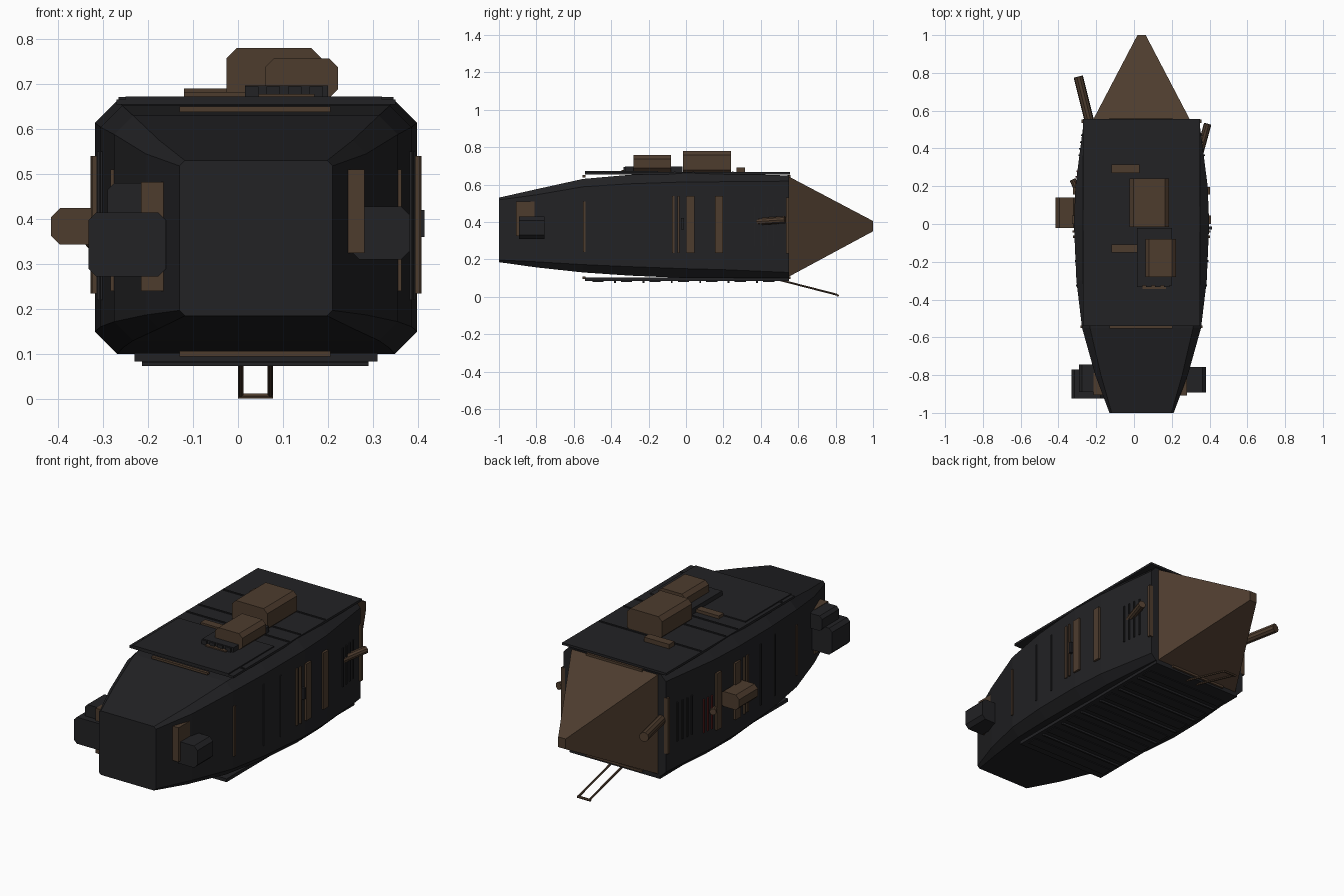
import bpy, bmesh, math
from mathutils import Vector

CX = 0.04  # hull centreline


def material(name, rgb):
    m = bpy.data.materials.new(name)
    m.diffuse_color = (*rgb, 1)
    return m


DARK = material("dark_metal", (0.016, 0.016, 0.018))
BROWN = material("rust_brown", (0.075, 0.045, 0.027))
RED = material("red_light", (0.14, 0.015, 0.015))


def loft(name, rings, mat):
    """Skin a closed solid through rings of equal point count."""
    bm = bmesh.new()
    vs = [[bm.verts.new(p) for p in r] for r in rings]
    n = len(vs[0])
    for a, b in zip(vs, vs[1:]):
        for i in range(n):
            bm.faces.new((a[i], a[(i + 1) % n], b[(i + 1) % n], b[i]))
    bm.faces.new(vs[0])
    bm.faces.new(vs[-1])
    bmesh.ops.recalc_face_normals(bm, faces=bm.faces)
    me = bpy.data.meshes.new(name)
    bm.to_mesh(me)
    bm.free()
    ob = bpy.data.objects.new(name, me)
    me.materials.append(mat)
    bpy.context.collection.objects.link(ob)
    return ob


def octagon(x0, x1, y, z0, z1, c):
    return [(x0 + c, y, z0), (x1 - c, y, z0), (x1, y, z0 + c), (x1, y, z1 - c),
            (x1 - c, y, z1), (x0 + c, y, z1), (x0, y, z1 - c), (x0, y, z0 + c)]


def prism(name, x0, x1, y0, y1, z0, z1, c, mat):
    return loft(name, [octagon(x0, x1, y, z0, z1, c) for y in (y0, y1)], mat)


def box(name, x0, x1, y0, y1, z0, z1, mat):
    return loft(name, [[(x0, y, z0), (x1, y, z0), (x1, y, z1), (x0, y, z1)]
                       for y in (y0, y1)], mat)


def rod(name, a, b, r, mat, sides=10):
    a, b = Vector(a), Vector(b)
    q = (b - a).to_track_quat('Z', 'Y')
    ring = [q @ Vector((r * math.cos(2 * math.pi * i / sides),
                        r * math.sin(2 * math.pi * i / sides), 0)) for i in range(sides)]
    return loft(name, [[p + e for p in ring] for e in (a, b)], mat)


# Hull: chamfered sections (y, half width, z low, z high, chamfer)
SECTIONS = [(-1.0, 0.17, 0.185, 0.53, 0.012), (-0.8, 0.245, 0.157, 0.575, 0.03),
            (-0.55, 0.315, 0.13, 0.63, 0.042), (-0.3, 0.345, 0.113, 0.652, 0.048),
            (0.0, 0.358, 0.1, 0.664, 0.05), (0.2, 0.35, 0.1, 0.66, 0.045),
            (0.55, 0.305, 0.1, 0.648, 0.03)]
loft("hull", [octagon(CX - w, CX + w, y, a, b, c) for y, w, a, b, c in SECTIONS], DARK)


def half_width(y):
    for a, b in zip(SECTIONS, SECTIONS[1:]):
        if a[0] <= y <= b[0]:
            return a[1] + (b[1] - a[1]) * (y - a[0]) / (b[0] - a[0])


# Tail cone: blunt four-sided pyramid
loft("tail_cone", [[(CX - w, y, z0), (CX + w, y, z0), (CX + w, y, z1), (CX - w, y, z1)]
                   for y, w, z0, z1 in ((0.545, 0.26, 0.105, 0.645), (1.0, 0.022, 0.35, 0.405))], BROWN)

# Roof and belly plating
box("roof_plate", -0.27, 0.35, -0.54, 0.555, 0.654, 0.666, DARK)
box("roof_front_plate", -0.25, 0.32, -0.54, -0.15, 0.664, 0.672, DARK)
box("belly_plate", -0.23, 0.31, -0.54, 0.55, 0.084, 0.102, DARK)
for y in (-0.44, -0.06, 0.04, 0.25):
    box("roof_seam", -0.265, 0.345, y - 0.004, y + 0.004, 0.664, 0.671, DARK)
for i in range(6):
    y = -0.38 + 0.152 * i
    box("belly_slat", -0.213, 0.29, y - 0.005, y + 0.005, 0.073, 0.086, DARK)
for i in range(7):
    y = -0.47 + 0.152 * i
    box("belly_rib", -0.213, 0.29, y - 0.03, y + 0.03, 0.08, 0.086, DARK)
for y in (-0.545, 0.552):
    box("roof_end_trim", -0.13, 0.205, y - 0.008, y + 0.008, 0.638, 0.65, BROWN)
    box("belly_end_trim", -0.13, 0.205, y - 0.008, y + 0.008, 0.095, 0.107, BROWN)

# Roof equipment
prism("roof_housing_large", -0.025, 0.185, -0.015, 0.24, 0.655, 0.78, 0.022, BROWN)
prism("roof_housing_small", 0.06, 0.222, -0.28, -0.08, 0.668, 0.757, 0.02, BROWN)
box("housing_base", 0.015, 0.2, -0.325, -0.02, 0.666, 0.697, DARK)
for x in (0.03, 0.078, 0.126, 0.174):
    box("base_block", x - 0.015, x + 0.015, -0.333, -0.32, 0.672, 0.695, DARK)
box("base_trim", 0.045, 0.17, -0.345, -0.32, 0.668, 0.678, BROWN)
box("roof_hatch_rear", -0.12, 0.03, 0.27, 0.315, 0.665, 0.69, BROWN)
box("roof_hatch_front", -0.12, 0.015, -0.15, -0.108, 0.665, 0.682, BROWN)

# Side trim on both flanks: (y0, y1, z0, z1, stand-off, material)
STRIPS = [(0.0, 0.045, 0.235, 0.54, 0.011, BROWN), (0.155, 0.197, 0.235, 0.54, 0.012, BROWN),
          (-0.55, -0.538, 0.24, 0.51, 0.008, BROWN), (-0.045, -0.035, 0.235, 0.54, 0.01, BROWN),
          (-0.074, -0.062, 0.235, 0.54, 0.008, BROWN), (0.535, 0.552, 0.23, 0.53, 0.012, BROWN),
          (-0.2, -0.19, 0.22, 0.55, 0.004, DARK), (-0.33, -0.32, 0.22, 0.55, 0.004, DARK)]
STRIPS += [(y, y + 0.008, 0.27, 0.48, 0.006, DARK) for y in (0.36, 0.395, 0.43, 0.465)]
for side in (-1, 1):
    for y0, y1, z0, z1, off, mat in STRIPS:
        w = half_width(min((y0 + y1) / 2, 0.55))
        xs = sorted((CX + side * (w - 0.01), CX + side * (w + off)))
        box("side_strip", *xs, y0, y1, z0, z1, mat)
for y in (0.22, 0.25, 0.28):
    x = CX - half_width(y)
    box("red_light_bar", x - 0.006, x + 0.01, y - 0.004, y + 0.004, 0.25, 0.43, RED)
box("door_handle", 0.39, 0.414, -0.028, -0.012, 0.36, 0.42, DARK)

# Side pods
prism("left_side_pod", -0.415, -0.3, -0.02, 0.14, 0.343, 0.424, 0.02, BROWN)
box("left_nose_mount", -0.215, -0.16, -0.905, -0.79, 0.24, 0.482, BROWN)
prism("left_nose_pod_lower", -0.332, -0.16, -0.925, -0.77, 0.272, 0.415, 0.018, DARK)
prism("left_nose_pod_upper", -0.29, -0.17, -0.89, -0.745, 0.4, 0.48, 0.015, DARK)
box("right_nose_mount", 0.2, 0.281, -0.908, -0.783, 0.325, 0.51, BROWN)
prism("right_nose_pod", 0.25, 0.382, -0.892, -0.757, 0.31, 0.428, 0.02, DARK)

# Exhaust pipes
rod("left_exhaust", (-0.23, 0.52, 0.405), (-0.295, 0.78, 0.415), 0.025, BROWN)
rod("left_small_pipe", (-0.28, 0.14, 0.345), (-0.325, 0.235, 0.35), 0.017, BROWN)
rod("right_exhaust", (0.335, 0.33, 0.398), (0.39, 0.53, 0.412), 0.02, BROWN)

# Towing frame
for x in (0.006, 0.072):
    rod("tow_rail", (x, 0.48, 0.095), (x, 0.78, 0.018), 0.006, BROWN, 6)
    rod("tow_rail_end", (x, 0.78, 0.018), (x, 0.81, 0.01), 0.006, BROWN, 6)
rod("tow_bar", (0.0, 0.812, 0.007), (0.078, 0.812, 0.007), 0.0065, BROWN, 6)
